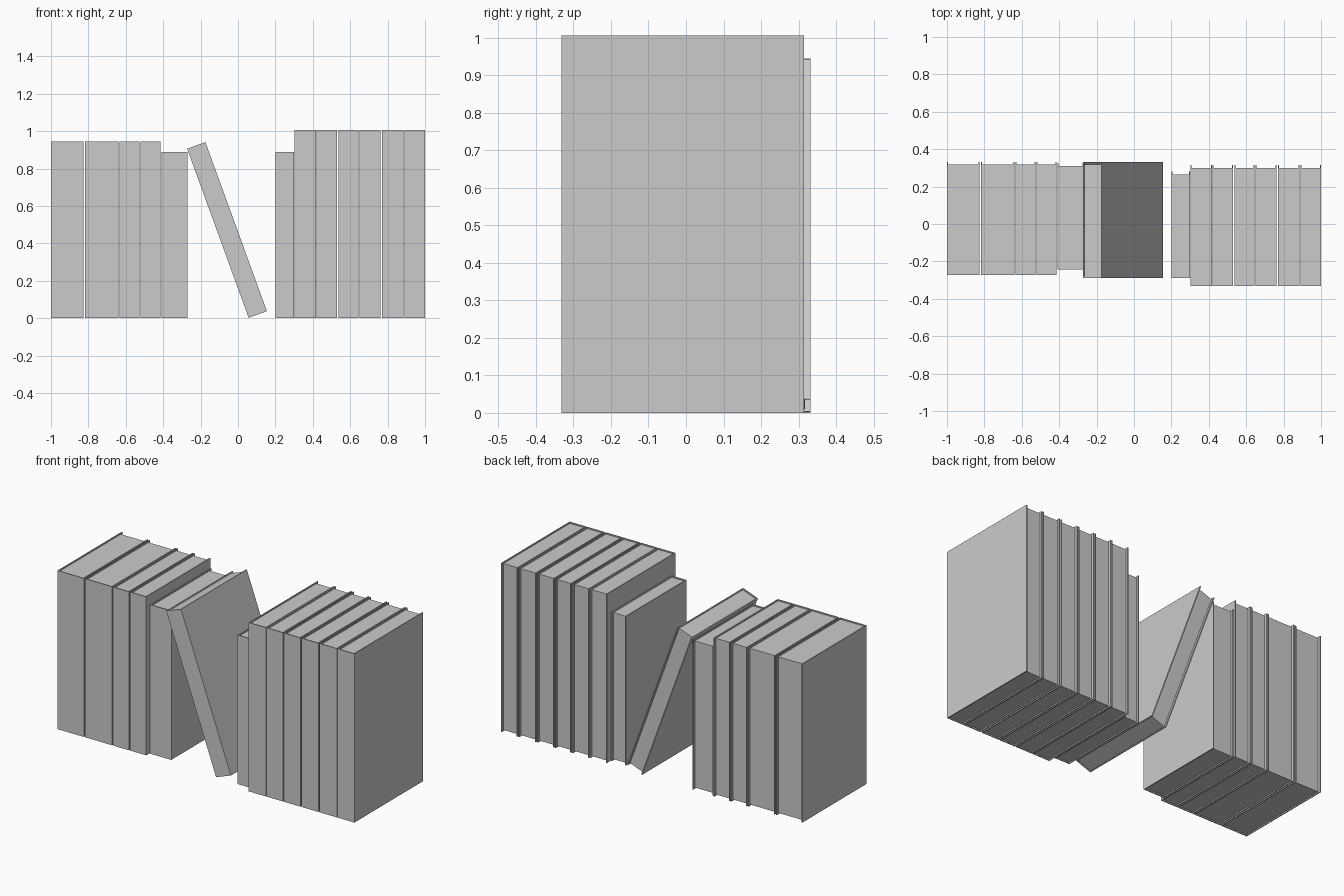
import bpy
import bmesh
from math import radians
from mathutils import Matrix

cube = bpy.data.objects.get("Cube")
if cube:
    bpy.data.objects.remove(cube, do_unlink=True)

gray = bpy.data.materials.new("light gray")
gray.use_nodes = True
gray.diffuse_color = (0.6, 0.6, 0.6, 1)
gray.node_tree.nodes["Principled BSDF"].inputs["Base Color"].default_value = (0.6, 0.6, 0.6, 1)

BOARD = 0.006   # cover thickness
INSET = 0.007   # pages below the cover edge, top and bottom
OVERHANG = 0.015  # cover past the pages at the back


def make_object(name, bm):
    bmesh.ops.recalc_face_normals(bm, faces=bm.faces)
    mesh = bpy.data.meshes.new(name)
    bm.to_mesh(mesh)
    bm.free()
    mesh.materials.append(gray)
    obj = bpy.data.objects.new(name, mesh)
    bpy.context.collection.objects.link(obj)
    return obj


def prism(name, outline, z0, z1):
    """Extrude a flat outline from z0 up to z1."""
    bm = bmesh.new()
    face = bm.faces.new([bm.verts.new((x, y, z0)) for x, y in outline])
    top = bmesh.ops.extrude_face_region(bm, geom=[face])["geom"]
    verts = [v for v in top if isinstance(v, bmesh.types.BMVert)]
    bmesh.ops.translate(bm, verts=verts, vec=(0, 0, z1 - z0))
    return make_object(name, bm)


def book(name, x0, x1, y0, y1, height):
    """U-shaped cover with the spine in front, and a page block inside."""
    a, b, s = x0 + BOARD, x1 - BOARD, y0 + BOARD
    cover = prism(name + "_cover", [(x0, y0), (x1, y0), (x1, y1), (b, y1),
                                    (b, s), (a, s), (a, y1), (x0, y1)], 0, height)
    back = y1 - OVERHANG
    pages = prism(name + "_pages", [(a, s), (b, s), (b, back), (a, back)],
                  INSET, height - INSET)
    return cover, pages


# Upright books on the -x side
for i, (x0, x1) in enumerate([(-1, -0.826), (-0.818, -0.639),
                              (-0.634, -0.527), (-0.521, -0.414)]):
    book(f"medium_book_{i + 1}", x0, x1, -0.273, 0.332, 0.945)
book("short_book", -0.409, -0.27, -0.243, 0.325, 0.888)

# Upright books on the +x side
book("thin_short_book", 0.2, 0.299, -0.29, 0.28, 0.888)
for i, (x0, x1) in enumerate([(0.302, 0.417), (0.42, 0.53), (0.537, 0.644),
                              (0.65, 0.762), (0.77, 0.885), (0.89, 1)]):
    book(f"tall_book_{i + 1}", x0, x1, -0.332, 0.315, 1.006)

# Leaning book, tipped about its lower corner
lean = Matrix.Translation((0.057, 0, 0.002)) @ Matrix.Rotation(radians(-20), 4, "Y")
for part in book("leaning_book", 0, 0.104, -0.288, 0.332, 0.962):
    part.matrix_world = lean
